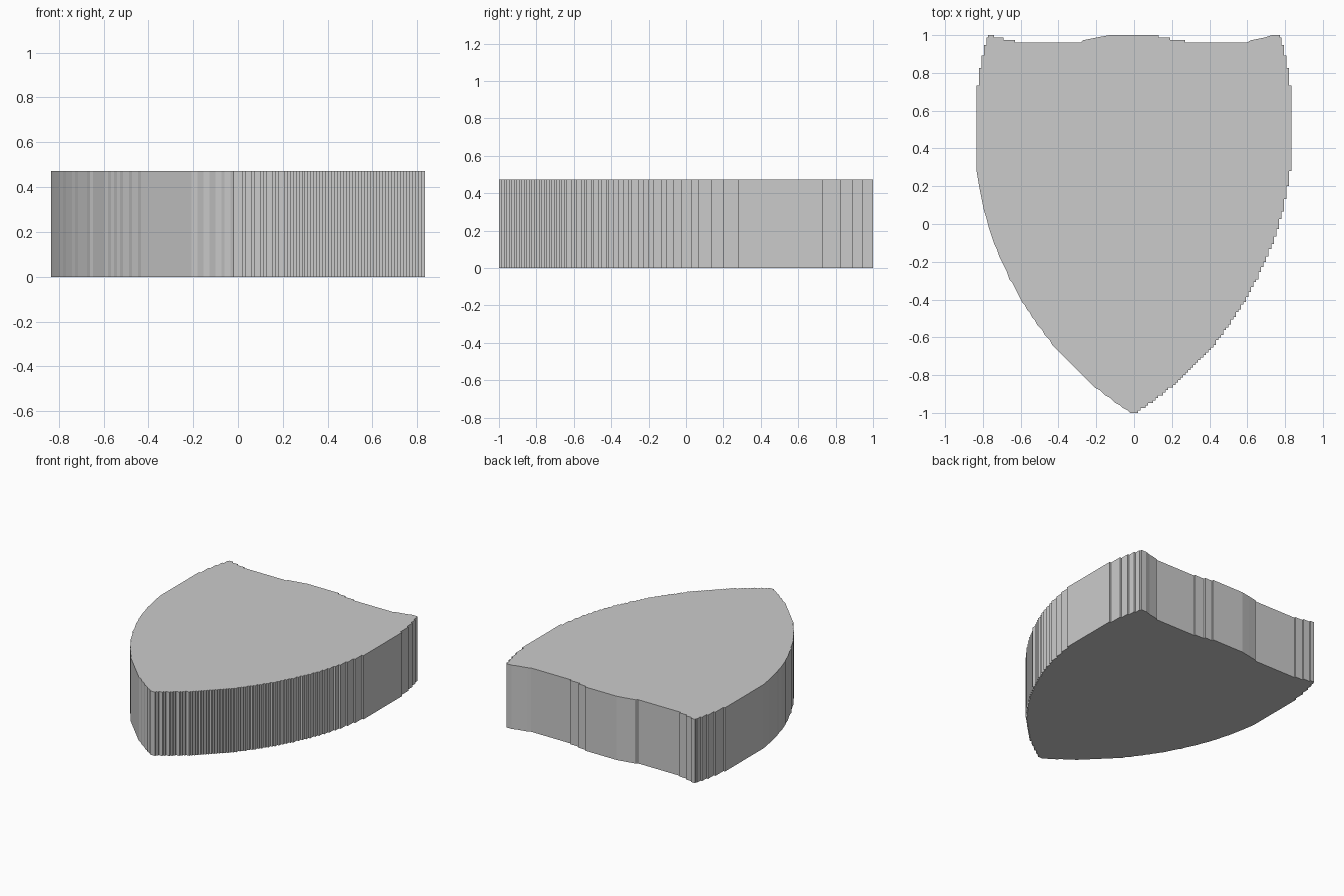
import bpy, bmesh, math

if "Cube" in bpy.data.objects:
    bpy.data.objects.remove(bpy.data.objects["Cube"])

PX = 2 / 150          # size of one outline step
HEIGHT = 0.473


def half_width(y):
    return math.sqrt(1.785 ** 2 - (y - 0.51) ** 2) - 0.952


# Stepped side profile: runs of (half width, y start, y end)
runs = []
for row in range(150):
    y0, y1 = -1 + row * PX, -1 + (row + 1) * PX
    w = half_width((y0 + y1) / 2)
    n = min(62, max(0, round(w / PX + 0.1)))
    x = (n + 0.5) * PX
    if y0 > 0.98:
        x = 0.773
    if runs and abs(runs[-1][0] - x) < 1e-6:
        runs[-1][2] = y1
    else:
        runs.append([x, y0, y1])

# Right side: stairs from the tip to the top corner
outline = []
for x, y0, y1 in runs:
    outline += [(x, y0), (x, y1)]

# Wavy top edge, right to left
outline += [(0.73, 1), (0.69, 0.987), (0.62, 0.973), (0.60, 0.962),
            (0.27, 0.962), (0.27, 0.973), (0.19, 0.973), (0.19, 0.987),
            (0.13, 0.987), (0.13, 1), (-0.13, 1), (-0.20, 0.987),
            (-0.27, 0.973), (-0.28, 0.962), (-0.63, 0.962), (-0.63, 0.973),
            (-0.69, 0.973), (-0.69, 0.987), (-0.74, 0.987), (-0.74, 1)]

# Left side: stairs near the top, slanted facets down to the tip
for x, y0, y1 in reversed(runs):
    if y1 > 0.36:
        outline.append((-x, y1))
    outline.append((-x, y0))

# Extrude the outline into a thick plate
bm = bmesh.new()
face = bm.faces.new([bm.verts.new((x, y, 0)) for x, y in outline])
res = bmesh.ops.extrude_face_region(bm, geom=[face], use_keep_orig=True)
top = [v for v in res["geom"] if isinstance(v, bmesh.types.BMVert)]
bmesh.ops.translate(bm, verts=top, vec=(0, 0, HEIGHT))
bmesh.ops.recalc_face_normals(bm, faces=bm.faces)
mesh = bpy.data.meshes.new("shield_plate")
bm.to_mesh(mesh)
bm.free()
plate = bpy.data.objects.new("shield_plate", mesh)
bpy.context.collection.objects.link(plate)
